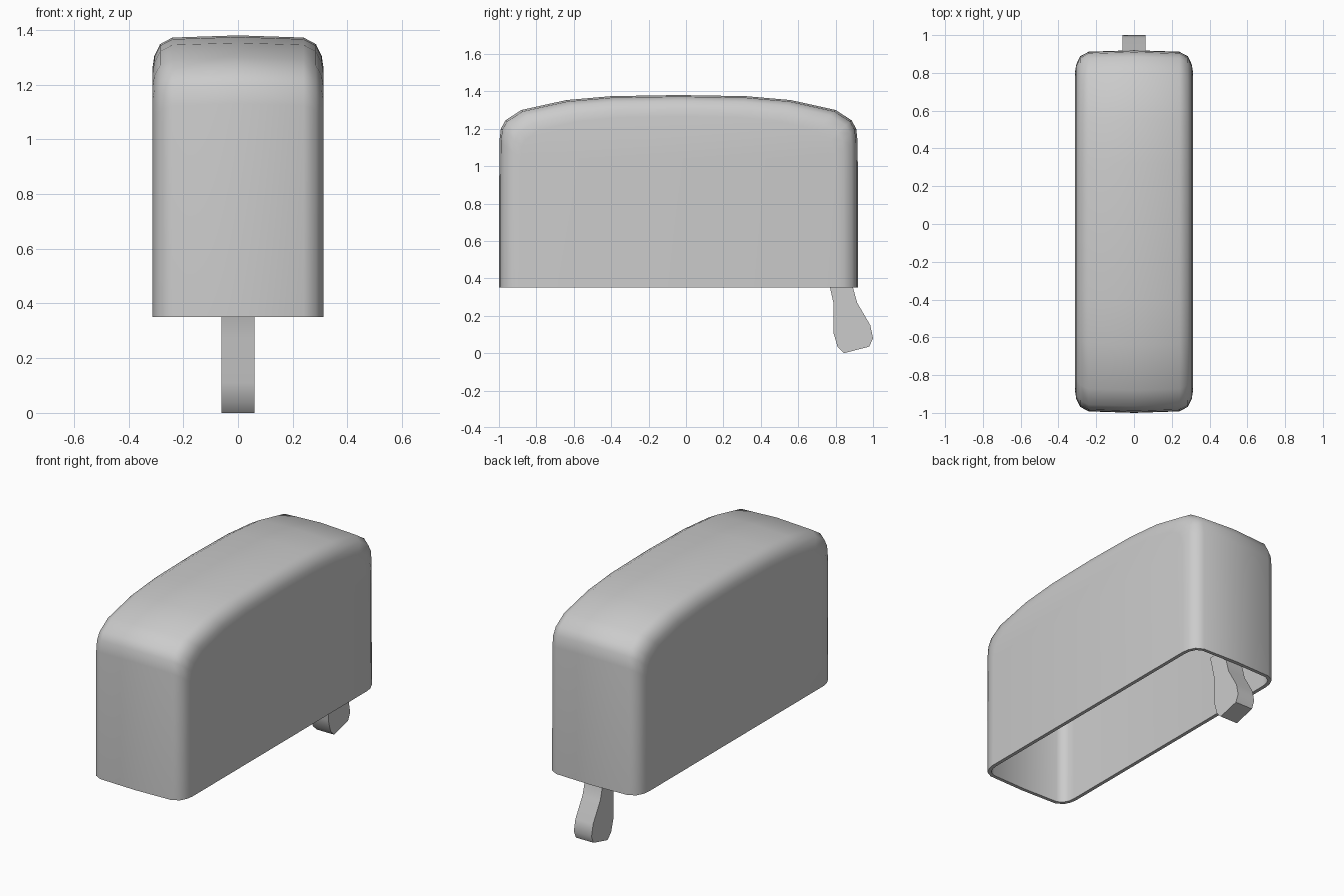
import bpy
import bmesh
from math import radians

cube = bpy.data.objects.get("Cube")
if cube:
    bpy.data.objects.remove(cube, do_unlink=True)

grey = bpy.data.materials.new("plain grey")
grey.use_nodes = True
COLOUR = (0.6, 0.6, 0.6, 1)
grey.diffuse_color = COLOUR
grey.node_tree.nodes["Principled BSDF"].inputs["Base Color"].default_value = COLOUR


def loft(name, sections, caps=True, open_base=False):
    """Skin a row of matching cross-sections and close both ends."""
    bm = bmesh.new()
    rings = [[bm.verts.new(p) for p in s] for s in sections]
    n = len(rings[0])
    for a, b in zip(rings, rings[1:]):
        for i in range(n - 1 if open_base else n):
            j = (i + 1) % n
            bm.faces.new((a[i], a[j], b[j], b[i]))
    bm.faces.new(rings[0])
    bm.faces.new(rings[-1])
    bmesh.ops.recalc_face_normals(bm, faces=bm.faces)
    # An open skin still needs its normals to face away from the middle
    top = max(bm.faces, key=lambda f: f.calc_center_median().z)
    if top.normal.z < 0 and open_base:
        bmesh.ops.reverse_faces(bm, faces=bm.faces)
    mesh = bpy.data.meshes.new(name)
    bm.to_mesh(mesh)
    bm.free()
    mesh.materials.append(grey)
    obj = bpy.data.objects.new(name, mesh)
    bpy.context.collection.objects.link(obj)
    bpy.ops.object.select_all(action="DESELECT")
    obj.select_set(True)
    bpy.context.view_layer.objects.active = obj
    return obj


# Hollow housing: domed side profile, shrunk towards each side for soft rims
BASE, MID, HALF, HEIGHT = 0.35, -0.04, 0.96, 1.03
half_profile = [(0.96, 0), (0.958, 0.78), (0.95, 0.85), (0.925, 0.895),
                (0.84, 0.95), (0.6, 1.003), (0.36, 1.024)]
profile = half_profile + [(0, 1.03)] + [(-y, z) for y, z in reversed(half_profile)]
half_rims = [(0.312, 0.115), (0.306, 0.075), (0.285, 0.032), (0.24, 0.008)]
rims = [(-x, d) for x, d in half_rims] + [(0, 0)] + list(reversed(half_rims))


def housing_section(x, inset):
    sy, sz = 1 - inset / HALF, 1 - inset / HEIGHT
    return [(x, MID + y * sy, BASE + z * sz) for y, z in profile]


housing = loft("housing", [housing_section(x, d) for x, d in rims], open_base=True)
bpy.ops.object.shade_smooth()
wall = housing.modifiers.new("wall", "SOLIDIFY")
wall.thickness = 0.022
wall.offset = -1
bpy.ops.object.modifier_apply(modifier="wall")
bpy.ops.object.shade_smooth_by_angle(angle=radians(50))

# Lever hanging from the back of the housing
lever_profile = [(0.75, 0.43), (0.77, 0.35), (0.788, 0.27), (0.788, 0.11), (0.81, 0.035),
                 (0.845, 0.0), (0.98, 0.035), (1.0, 0.08), (0.985, 0.15),
                 (0.915, 0.27), (0.893, 0.35), (0.88, 0.43)]
loft("lever", [[(x, y, z) for y, z in lever_profile] for x in (-0.06, 0.06)])
bpy.ops.object.shade_smooth_by_angle(angle=radians(40))
